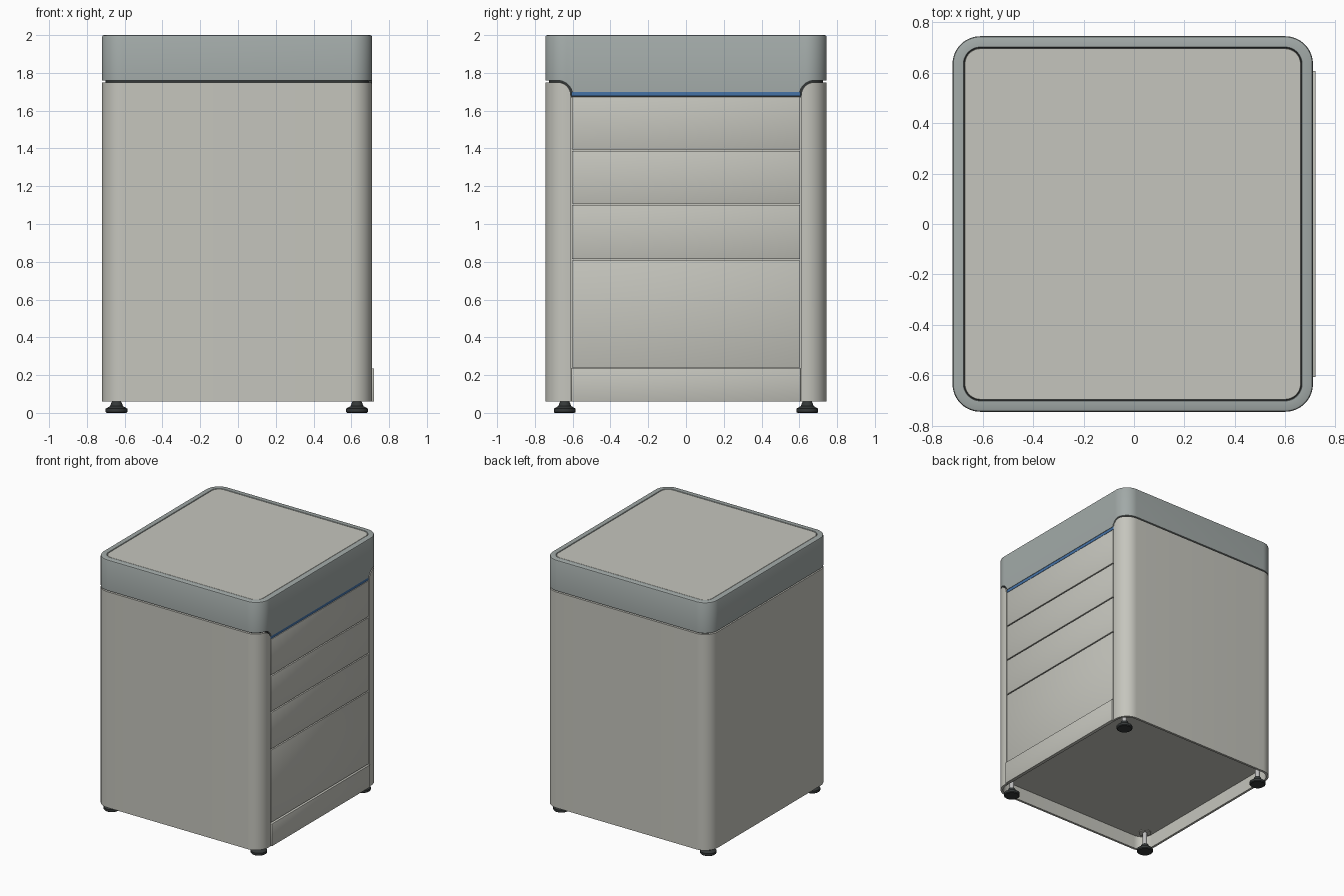
import bpy, bmesh, math

if "Cube" in bpy.data.objects:
    bpy.data.objects.remove(bpy.data.objects["Cube"])

CX, HX, HY, R = -0.005, 0.715, 0.745, 0.11   # plan of the cabinet
OPEN, FIL = 0.61, 0.07                       # drawer opening half width, post rounding


def material(name, col):
    m = bpy.data.materials.new(name)
    m.diffuse_color = (*col, 1)
    m.use_nodes = True
    m.node_tree.nodes["Principled BSDF"].inputs["Base Color"].default_value = m.diffuse_color
    return m


BODY = material("warm_grey", (0.56, 0.56, 0.51))
LID = material("cool_grey", (0.36, 0.40, 0.39))
BLUE = material("blue", (0.06, 0.17, 0.38))
DARK = material("black_rubber", (0.035, 0.04, 0.04))
STEEL = material("steel", (0.5, 0.5, 0.5))


def finish(bm, name, mat, smooth=True):
    bmesh.ops.recalc_face_normals(bm, faces=bm.faces)
    me = bpy.data.meshes.new(name)
    bm.to_mesh(me)
    bm.free()
    ob = bpy.data.objects.new(name, me)
    bpy.context.collection.objects.link(ob)
    me.materials.append(mat)
    if smooth:
        bpy.ops.object.select_all(action='DESELECT')
        ob.select_set(True)
        bpy.context.view_layer.objects.active = ob
        bpy.ops.object.shade_smooth_by_angle(angle=math.radians(30))
    return ob


def plan_path(n=14):
    """Rounded plan outline as (x, y, nx, ny), from the front opening round the back."""
    pts = []
    for sx, sy, a0 in ((1, 1, 0), (-1, 1, 90), (-1, -1, 180), (1, -1, 270)):
        for i in range(n + 1):
            a = math.radians(a0 + 90 * i / n)
            c, s = math.cos(a), math.sin(a)
            pts.append((CX + sx * (HX - R) + R * c, sy * (HY - R) + R * s, c, s))
    lo = HY - R
    ys = [OPEN - 0.013 + (lo - OPEN + 0.013) * i / 8 for i in range(8)]
    ys = [OPEN - 0.02] + [y for y in ys if abs(y - OPEN) > 0.001] + [OPEN]
    ys.sort()
    x = CX + HX
    return [(x, y, 1, 0) for y in ys] + pts + [(x, -y, 1, 0) for y in reversed(ys)]


def wall(name, path, section, mat, closed):
    """Sweep a section of (inset, height function) points along the plan path."""
    bm = bmesh.new()
    cols = [[bm.verts.new((x - d * nx, y - d * ny, z(x, y))) for d, z in section]
            for x, y, nx, ny in path]
    m = len(section)
    for i in range(len(cols) if closed else len(cols) - 1):
        a, b = cols[i], cols[(i + 1) % len(cols)]
        for j in range(m):
            k = (j + 1) % m
            bm.faces.new((a[j], b[j], b[k], a[k]))
    if not closed:
        bm.faces.new(cols[0])
        bm.faces.new(cols[-1])
    return finish(bm, name, mat)


def slab(name, inset, z0, z1, mat, bevel=0.0):
    """Solid plate following the plan outline."""
    bm = bmesh.new()
    loop = [(x - inset * nx, y - inset * ny) for x, y, nx, ny in plan_path()]
    rings = [(z0, 1), (z1 - bevel, 1), (z1, 1 - bevel)]
    if not bevel:
        rings = rings[:2]
    vs = [[bm.verts.new((CX + (x - CX) * f, y * f, z)) for x, y in loop] for z, f in rings]
    for a, b in zip(vs, vs[1:]):
        for i in range(len(loop)):
            k = (i + 1) % len(loop)
            bm.faces.new((a[i], a[k], b[k], b[i]))
    bm.faces.new(vs[0])
    bm.faces.new(vs[-1])
    return finish(bm, name, mat)


def box(name, x0, x1, y0, y1, z0, z1, mat, bevel=0.0):
    bm = bmesh.new()
    bmesh.ops.create_cube(bm, size=1)
    for v in bm.verts:
        v.co = ((x0 + x1) / 2 + v.co.x * (x1 - x0), (y0 + y1) / 2 + v.co.y * (y1 - y0),
                (z0 + z1) / 2 + v.co.z * (z1 - z0))
    if bevel:
        bmesh.ops.bevel(bm, geom=bm.edges[:], offset=bevel, segments=2, affect='EDGES', profile=0.5)
    return finish(bm, name, mat)


def lathe(name, cx, cy, prof, mat, n=32):
    bm = bmesh.new()
    rings = [[bm.verts.new((cx + r * math.cos(2 * math.pi * i / n),
                            cy + r * math.sin(2 * math.pi * i / n), z)) for i in range(n)]
             for r, z in prof]
    for a, b in zip(rings, rings[1:]):
        for i in range(n):
            bm.faces.new((a[i], a[(i + 1) % n], b[(i + 1) % n], b[i]))
    bm.faces.new(rings[0])
    bm.faces.new(rings[-1])
    return finish(bm, name, mat)


def arc_z(x, y, r):
    """Rounded shoulder of the front posts, r larger for the matching lid edge."""
    d = OPEN + FIL - abs(y)
    if x < 0 or d <= 0:
        return 1.68 + r
    return 1.68 + math.sqrt(max(r * r - d * d, 0))


# Outer shell: three sides plus rounded front posts
path = plan_path()
posts = [p for p in path if abs(p[1]) >= OPEN - 1e-6 or p[0] < 0.5]
bottom = lambda x, y: 0.06
post_top = lambda x, y: arc_z(x, y, FIL)
wall("cabinet_shell", posts,
     [(0, bottom), (0, post_top), (0.018, post_top), (0.018, bottom)], BODY, False)

# Inner carcass, whose underside is the recessed floor
slab("inner_carcass", 0.019, 0.165, 1.67, BODY)
slab("shadow_gap_neck", 0.019, 1.67, 1.79, DARK)

# Lid with deeper front apron, and inset top panel
lid_bottom = lambda x, y: max(1.70, arc_z(x, y, FIL + 0.01))
wall("lid_rim", path,
     [(0, lid_bottom), (0, lambda x, y: 1.99), (0.003, lambda x, y: 1.997),
      (0.01, lambda x, y: 2.0), (0.043, lambda x, y: 2.0), (0.045, lambda x, y: 1.997),
      (0.045, lambda x, y: 1.79), (0.018, lambda x, y: 1.79), (0.018, lid_bottom)],
     LID, True)
slab("lid_inner_plate", 0.04, 1.79, 1.98, DARK)
slab("top_panel", 0.048, 1.97, 1.998, BODY, 0.002)

# Drawer fronts, blue accent strip and plinth
FX = CX + HX
for i, (z0, z1) in enumerate(((0.24, 0.807), (0.815, 1.1), (1.108, 1.386), (1.394, 1.674))):
    box(f"drawer_front_{i + 1}", 0.66, FX - 0.001, -0.604, 0.604, z0, z1, BODY, 0.002)
box("blue_strip", 0.66, FX - 0.003, -0.607, 0.607, 1.677, 1.70, BLUE)
box("plinth", 0.692, 0.72, -0.608, 0.608, 0.06, 0.235, BODY, 0.002)

# Levelling feet
for i, (x, y) in enumerate(((-0.643, -0.642), (0.63, -0.642), (0.63, 0.642), (-0.643, 0.642))):
    lathe(f"foot_pad_{i + 1}", x, y,
          [(0.052, 0), (0.058, 0.005), (0.058, 0.022), (0.034, 0.036), (0.028, 0.052), (0.024, 0.06)], DARK)
    lathe(f"foot_stem_{i + 1}", x, y, [(0.017, 0.055), (0.017, 0.17)], STEEL)
    lathe(f"foot_flange_{i + 1}", x, y, [(0.045, 0.158), (0.045, 0.17)], BODY)
